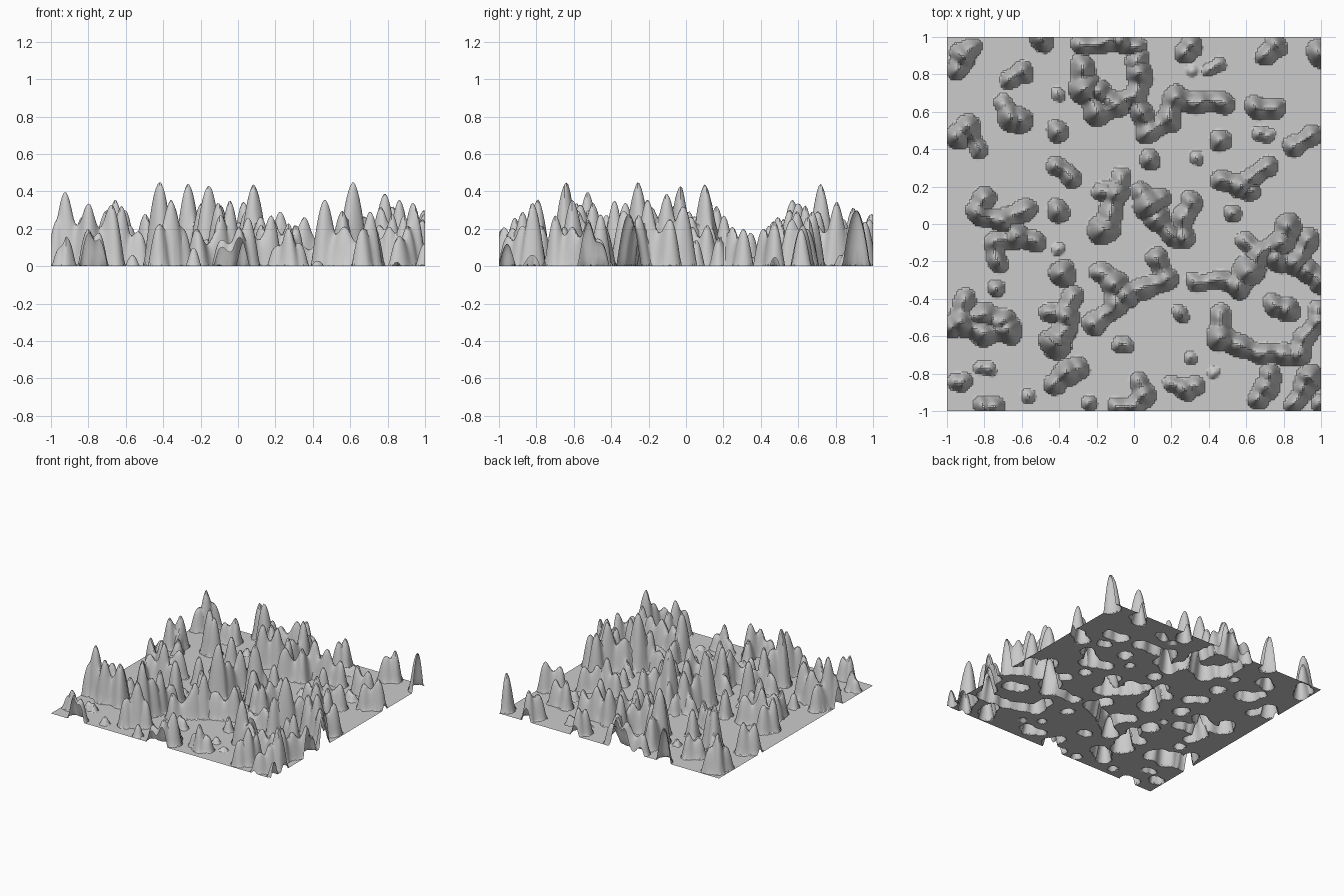
import bpy, bmesh, math

N = 200                     # cells along each side of the sheet
STEP = 2.0 / N
height = {}                 # raised grid points only; everything else is flat


def raise_point(i, j, z):
    # soft union of neighbouring bumps
    old = height.get((i, j), 0.0)
    height[(i, j)] = (old ** 14 + z ** 14) ** (1 / 14)


def ridge(*pts):
    """Chain of steep rounded peaks (x, y, peak height) joined by lower saddles."""
    segs = list(zip(pts, pts[1:])) or [(pts[0], pts[0])]
    for (ax, ay, ah), (bx, by, bh) in segs:
        dx, dy = bx - ax, by - ay
        ll = dx * dx + dy * dy
        dip = min(0.5, 2.8 * math.sqrt(ll))
        pad = 0.11
        lo_i = max(0, int((min(ax, bx) - pad + 1) / STEP))
        hi_i = min(N, int((max(ax, bx) + pad + 1) / STEP) + 1)
        lo_j = max(0, int((min(ay, by) - pad + 1) / STEP))
        hi_j = min(N, int((max(ay, by) + pad + 1) / STEP) + 1)
        for i in range(lo_i, hi_i + 1):
            for j in range(lo_j, hi_j + 1):
                x, y = -1 + i * STEP, -1 + j * STEP
                # gentle wobble for natural outlines
                x, y = x + .007 * math.sin(31 * y + 9 * x), y + .007 * math.sin(29 * x - 11 * y)
                t = 0.0
                if ll > 0:
                    t = max(0.0, min(1.0, ((x - ax) * dx + (y - ay) * dy) / ll))
                h = (ah + (bh - ah) * t) * (1 - dip * math.sin(math.pi * t) ** 2)
                r = 0.03 + 0.13 * h
                d = math.hypot(x - ax - dx * t, y - ay - dy * t) / r
                if d < 1:
                    raise_point(i, j, h * (1 - d * d) ** 1.15)


# back left
ridge((-.95, .83, .18), (-.91, .90, .30), (-.87, .94, .2))
ridge((-.67, .77, .16), (-.59, .81, .2))
ridge((-.70, .65, .1), (-.66, .57, .34), (-.61, .56, .3))
ridge((-.41, .69, .05))
ridge((-.41, .50, .22))
ridge((-.95, .46, .24), (-.88, .52, .24), (-.83, .39, .1))
ridge((-.49, .99, .28))
ridge((-.42, .31, .16), (-.34, .25, .18))
# back middle
ridge((-.28, .96, .16), (-.15, .97, .22), (-.07, .98, .24), (.01, .95, .16))
ridge((.02, .88, .2), (.03, .80, .33), (.01, .68, .22))
ridge((-.28, .85, .25), (-.26, .72, .42), (-.20, .60, .32), (-.09, .64, .3), (.01, .68, .22))
ridge((-.26, .72, .3), (-.18, .70, .28), (-.12, .66, .25), (-.09, .64, .3))
ridge((.01, .68, .2), (.04, .60, .28), (.08, .49, .25), (.19, .56, .24), (.22, .67, .28), (.35, .65, .25), (.48, .65, .2))
ridge((.08, .34, .18))
ridge((.34, .35, .05))
ridge((.31, .82, .03))
# back right
ridge((.40, .83, .06), (.45, .85, .08))
ridge((.27, .91, .2), (.31, .95, .22))
ridge((.71, .90, .2), (.75, .95, .24))
ridge((.99, .91, .3))
ridge((.65, .62, .22), (.76, .62, .2))
ridge((.46, .45, .22))
ridge((.68, .49, .08), (.72, .47, .06))
ridge((.86, .42, .2), (.94, .47, .24))
ridge((.46, .23, .18), (.57, .21, .26), (.64, .25, .2), (.71, .30, .2))
ridge((.57, .21, .2), (.62, .17, .15))
ridge((.53, .06, .14))
# middle left
ridge((-.80, .14, .22), (-.83, .06, .25), (-.70, .01, .28), (-.58, .08, .22))
ridge((-.70, .01, .2), (-.63, -.06, .3), (-.53, -.10, .18))
ridge((-.63, -.06, .3), (-.74, -.10, .2), (-.73, -.20, .2))
ridge((-.41, .07, .22))
ridge((-.41, -.13, .04))
ridge((-.73, -.34, .12))
# centre
ridge((-.06, .26, .14), (-.10, .17, .30), (-.12, .06, .25), (-.16, -.02, .43))
ridge((-.10, .17, .3), (-.18, .17, .12))
ridge((.04, .16, .2), (.08, .11, .41), (.14, .14, .2))
ridge((.08, .11, .4), (.13, .02, .25), (.20, -.06, .2), (.27, -.07, .22), (.26, .04, .2), (.31, .12, .22))
ridge((-.19, -.25, .12), (-.10, -.32, .32), (-.04, -.38, .33), (.05, -.35, .2), (.17, -.29, .26), (.13, -.19, .22))
ridge((-.10, -.32, .3), (-.10, -.42, .26), (-.04, -.38, .3))
ridge((-.04, -.38, .3), (-.10, -.44, .22), (-.22, -.54, .2))
ridge((.25, -.48, .11))
ridge((-.08, -.65, .1), (-.05, -.65, .08))
ridge((.30, -.72, .05))
# middle right
ridge((.32, -.31, .12), (.45, -.30, .16), (.56, -.33, .28), (.61, -.25, .43), (.68, -.15, .25), (.78, -.11, .36), (.83, -.02, .32))
ridge((.68, -.15, .2), (.59, -.09, .1))
ridge((.78, -.11, .36), (.77, -.19, .3), (.87, -.20, .33), (.93, -.08, .25))
ridge((.87, -.20, .33), (.93, -.26, .26), (.99, -.30, .28))
ridge((.75, -.43, .22), (.82, -.46, .28))
# front left
ridge((-.38, -.27, .32))
ridge((-.33, -.38, .18), (-.36, -.49, .32), (-.38, -.57, .28), (-.41, -.63, .45))
ridge((-.36, -.49, .3), (-.46, -.48, .14))
ridge((-.91, -.40, .2), (-.92, -.53, .38), (-.80, -.58, .32), (-.67, -.57, .33))
ridge((-.92, -.53, .3), (-.80, -.48, .26), (-.70, -.53, .3))
ridge((-.97, -.55, .25), (-.92, -.53, .3))
ridge((-.82, -.77, .06), (-.77, -.78, .06))
ridge((-.95, -.84, .1), (-.92, -.84, .16))
ridge((-.57, -.92, .06))
ridge((-.80, -.98, .2), (-.74, -.97, .18))
ridge((-.42, -.86, .22), (-.36, -.80, .34), (-.30, -.77, .2))
ridge((-.24, -.96, .1))
# front middle
ridge((.02, -.84, .14), (.05, -.92, .25), (.01, -.98, .2), (-.09, -.97, .14))
ridge((.20, -.85, .1), (.27, -.89, .2), (.34, -.86, .12))
ridge((.42, -.79, .03))
# front right
ridge((.47, -.48, .15), (.46, -.60, .34), (.57, -.66, .2), (.70, -.69, .2), (.80, -.70, .2), (.88, -.69, .26), (.92, -.60, .2), (.98, -.52, .24), (.99, -.45, .14))
ridge((.73, -.81, .22), (.70, -.88, .28), (.67, -.94, .2))
ridge((.94, -.83, .34), (.90, -.89, .2), (.86, -.96, .16))
ridge((.99, -.95, .12))

# open sheet with the bumps pushed up out of it
bm = bmesh.new()
grid = [[bm.verts.new((-1 + i * STEP, -1 + j * STEP, min(.45, height.get((i, j), 0.0))))
         for j in range(N + 1)] for i in range(N + 1)]
for i in range(N):
    for j in range(N):
        bm.faces.new((grid[i][j], grid[i + 1][j], grid[i + 1][j + 1], grid[i][j + 1]))
mesh = bpy.data.meshes.new("spiky_terrain")
bm.to_mesh(mesh)
bm.free()
terrain = bpy.data.objects.new("spiky_terrain", mesh)
bpy.context.collection.objects.link(terrain)
bpy.context.view_layer.objects.active = terrain
terrain.select_set(True)
bpy.ops.object.shade_smooth_by_angle()
